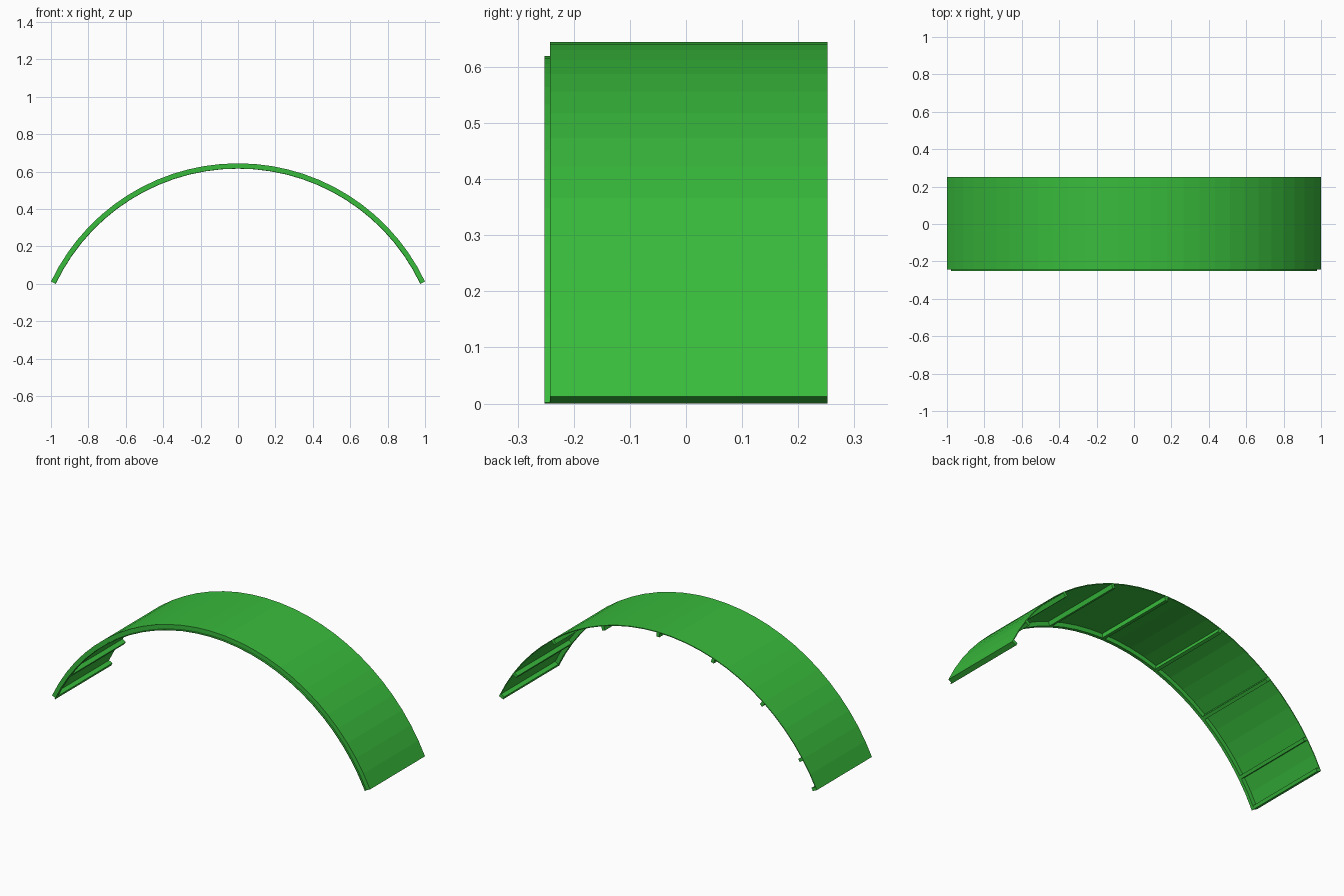
import bpy, bmesh
from math import sin, cos, pi, acos

if "Cube" in bpy.data.objects:
    bpy.data.objects.remove(bpy.data.objects["Cube"])

R_OUT = 1.107               # outer radius of the roof skin
R_IN = 1.0785               # inner radius of ribs and flange
A0 = acos(1 / R_OUT)        # arc start angle: outer edge reaches x = 1
A1 = pi - A0
ZC = -R_IN * sin(A0)        # arc centre height, inner edge rests on z = 0
Y0, Y1 = -0.252, 0.252

mat = bpy.data.materials.new("green")
mat.diffuse_color = (0.04, 0.5, 0.045, 1)
mat.use_nodes = True
mat.node_tree.nodes["Principled BSDF"].inputs["Base Color"].default_value = mat.diffuse_color


def arc_sweep(name, profile, spans, segs):
    """Sweep a closed (radius, y) profile along one or more arc spans."""
    bm = bmesh.new()
    n = len(profile)
    for a, b in spans:
        rings = []
        for i in range(segs + 1):
            t = a + (b - a) * i / segs
            rings.append([bm.verts.new((r * cos(t), y, ZC + r * sin(t)))
                          for r, y in profile])
        for p, q in zip(rings, rings[1:]):
            for j in range(n):
                k = (j + 1) % n
                bm.faces.new((p[j], p[k], q[k], q[j]))
        bm.faces.new(rings[0])
        bm.faces.new(rings[-1][::-1])
    bmesh.ops.recalc_face_normals(bm, faces=bm.faces)
    me = bpy.data.meshes.new(name)
    bm.to_mesh(me)
    bm.free()
    me.materials.append(mat)
    ob = bpy.data.objects.new(name, me)
    bpy.context.collection.objects.link(ob)
    return ob


def box(r0, r1, y0, y1):
    return [(r0, y0), (r1, y0), (r1, y1), (r0, y1)]


# Curved skin
arc_sweep("roof_skin", box(1.1025, R_OUT, -0.242, Y1), [(A0, A1)], 28)

# Front rim: upright web with a thin flange along its inner edge
R_F = 1.082
arc_sweep("front_rim", [(R_IN, Y0), (R_F, Y0), (R_F, -0.242), (1.1025, -0.242),
                        (1.1025, -0.234), (R_IN, -0.234)], [(A0, A1)], 28)

# Cross ribs under the skin: one per panel centre, plus one at each end
W = 0.018 / R_IN
step = (A1 - A0) / 7
spans = [(A0 + (i + 0.5) * step - W / 2, A0 + (i + 0.5) * step + W / 2)
         for i in range(7)]
spans += [(A0, A0 + W), (A1 - W, A1)]
arc_sweep("cross_ribs", box(R_IN, 1.1025, -0.234, Y1), spans, 1)
